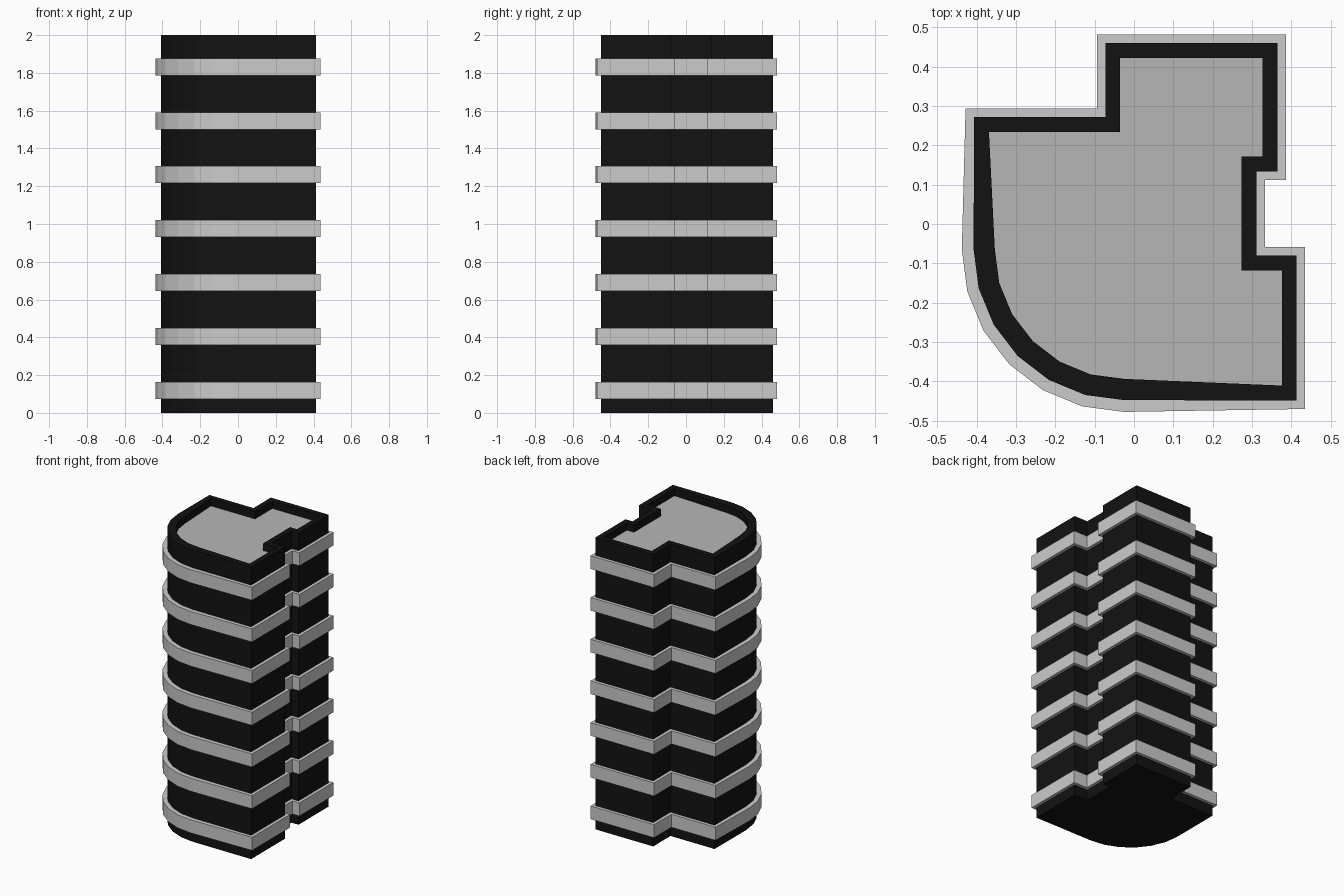
import bpy, bmesh, math

if "Cube" in bpy.data.objects:
    bpy.data.objects.remove(bpy.data.objects["Cube"])

# Square corners of the floor plan: x, y, and the outward direction of each corner
CORNERS = [(-0.407, 0.272, -1, 1), (-0.073, 0.272, -1, 1), (-0.073, 0.46, -1, 1),
           (0.365, 0.46, 1, 1), (0.365, 0.134, 1, -1), (0.312, 0.134, 1, -1),
           (0.312, -0.08, 1, 1), (0.414, -0.08, 1, 1), (0.414, -0.449, 1, -1)]


def outline(offset, radius):
    """Floor plan with its corners pushed out and a faceted rounded corner."""
    pts = [(x + sx * offset, y + sy * offset) for x, y, sx, sy in CORNERS]
    for i in range(7):
        a = math.radians(15 * i)
        pts.append((-0.025 - radius * math.sin(a), -0.065 - radius * math.cos(a)))
    return pts


def material(name, v):
    m = bpy.data.materials.new(name)
    m.diffuse_color = (v, v, v, 1)
    m.use_nodes = True
    m.node_tree.nodes["Principled BSDF"].inputs["Base Color"].default_value = m.diffuse_color
    return m


def loft(name, loops, mats=(), ring=False):
    """Skin a stack of (outline, z) loops, capped at both ends or closed as a ring."""
    bm = bmesh.new()
    rows = [[bm.verts.new((x, y, z)) for x, y in pts] for pts, z in loops]
    pairs = list(zip(rows, rows[1:]))
    if ring:
        pairs.append((rows[-1], rows[0]))
    for a, b in pairs:
        for i in range(len(a)):
            j = (i + 1) % len(a)
            bm.faces.new((a[i], a[j], b[j], b[i]))
    if not ring:
        bm.faces.new(rows[0])
        bm.faces.new(rows[-1]).material_index = 1
    bmesh.ops.recalc_face_normals(bm, faces=bm.faces)
    me = bpy.data.meshes.new(name)
    bm.to_mesh(me)
    bm.free()
    for m in mats:
        me.materials.append(m)
    ob = bpy.data.objects.new(name, me)
    bpy.context.collection.objects.link(ob)
    return ob


wall = outline(0, 0.383)
inner = outline(-0.038, 0.329)
band = outline(0.0215, 0.413)

# Tower walls with parapet and sunken roof
loft("tower_walls_and_roof", [(wall, 0), (wall, 2), (inner, 2), (inner, 1.95)],
     (material("dark_glass", 0.006), material("roof_grey", 0.47)))

# Projecting floor bands
for k in range(7):
    z = 0.073 + k * 0.2857
    loft(f"floor_band_{k + 1}",
         [(inner, z), (band, z), (band, z + 0.09), (inner, z + 0.09)], ring=True)
